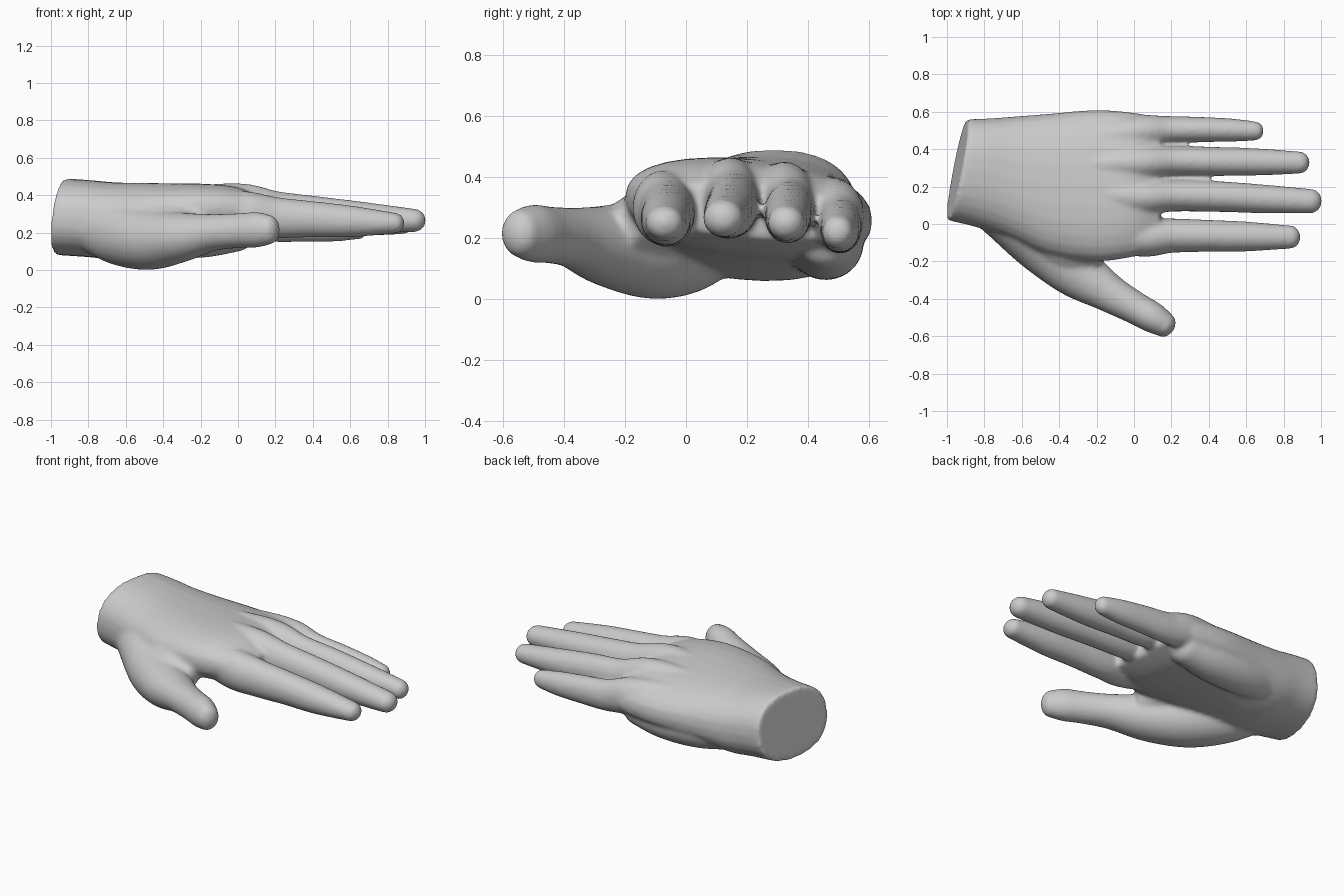
import bpy, bmesh, math
from mathutils import Vector

SIDES = 28
bm = bmesh.new()


def spline(rows, steps=6):
    """Catmull-Rom interpolation of rows of numbers."""
    out = []
    for i in range(len(rows) - 1):
        p0, p1 = rows[max(i - 1, 0)], rows[i]
        p2, p3 = rows[i + 1], rows[min(i + 2, len(rows) - 1)]
        for s in range(steps):
            t = s / steps
            out.append([0.5 * (2 * b + (c - a) * t + (2 * a - 5 * b + 4 * c - d) * t * t
                               + (3 * b - a - 3 * c + d) * t ** 3)
                        for a, b, c, d in zip(p0, p1, p2, p3)])
    out.append(list(rows[-1]))
    return out


def skin(rings):
    """Closed surface through a list of point rings."""
    vr = [[bm.verts.new(p) for p in r] for r in rings]
    for a, b in zip(vr, vr[1:]):
        for i in range(SIDES):
            j = (i + 1) % SIDES
            bm.faces.new((a[i], a[j], b[j], b[i]))
    bm.faces.new(vr[0][::-1])
    bm.faces.new(vr[-1])


def limb(rows, cap):
    """Tube through rows of (x, y, z, half width, half height) with a rounded tip."""
    pts = spline(rows)
    end = Vector(pts[-1][:3])
    d = (end - Vector(pts[-3][:3])).normalized()
    w, h = pts[-1][3:]
    for k in range(1, 7):
        a = k / 6 * math.radians(84)
        c = end + d * cap * math.sin(a)
        pts.append([*c, w * math.cos(a), h * math.cos(a)])
    rings = []
    for i, p in enumerate(pts):
        t = (Vector(pts[min(i + 1, len(pts) - 1)][:3]) - Vector(pts[max(i - 1, 0)][:3])).normalized()
        side = Vector((0, 0, 1)).cross(t).normalized()
        up = t.cross(side)
        rings.append([Vector(p[:3]) + side * p[3] * math.cos(a) + up * p[4] * math.sin(a)
                      for a in (2 * math.pi * k / SIDES for k in range(SIDES))])
    skin(rings)


def power(v, e):
    return math.copysign(abs(v) ** e, v)


# wrist and palm: x, y low, y high, z low, z high, end slant, sideways tilt
palm = [
    (-0.945, 0.02, 0.56, 0.08, 0.49, 1.0, 0.0),
    (-0.80, -0.02, 0.565, 0.07, 0.48, 0.6, 0.0),
    (-0.65, -0.08, 0.575, 0.06, 0.468, 0.2, -0.02),
    (-0.45, -0.17, 0.59, 0.09, 0.463, 0.0, -0.05),
    (-0.20, -0.20, 0.61, 0.13, 0.455, 0.0, -0.09),
    (0.00, -0.175, 0.595, 0.15, 0.435, 0.0, -0.09),
    (0.14, -0.14, 0.57, 0.20, 0.37, 0.0, -0.08),
]
rings = []
for x, y0, y1, z0, z1, slant, tilt in spline(palm):
    cy, cz, ry, rz = (y0 + y1) / 2, (z0 + z1) / 2, (y1 - y0) / 2, (z1 - z0) / 2
    ring = []
    for k in range(SIDES):
        a = 2 * math.pi * k / SIDES
        dy, dz = ry * power(math.cos(a), 0.85), rz * power(math.sin(a), 0.85)
        ring.append(Vector((x + slant * (0.19 * dy + 0.12 * dz), cy + dy, cz + dz + tilt * dy)))
    rings.append(ring)
skin(rings)

# heel of the palm below the little finger
limb([(-0.75, 0.42, 0.23, 0.08, 0.10), (-0.45, 0.45, 0.20, 0.12, 0.13),
      (-0.20, 0.46, 0.18, 0.12, 0.115), (0.0, 0.46, 0.20, 0.10, 0.10)], 0.08)

# index finger
limb([(-0.45, 0.08, 0.32, 0.06, 0.09), (-0.02, -0.065, 0.305, 0.10, 0.12),
      (0.20, -0.062, 0.28, 0.092, 0.11), (0.38, -0.063, 0.272, 0.086, 0.098),
      (0.60, -0.067, 0.26, 0.080, 0.085), (0.84, -0.07, 0.25, 0.062, 0.056)], 0.05)
# middle finger
limb([(-0.45, 0.20, 0.34, 0.06, 0.09), (-0.02, 0.145, 0.345, 0.095, 0.12),
      (0.20, 0.152, 0.312, 0.086, 0.11), (0.42, 0.148, 0.297, 0.083, 0.098),
      (0.68, 0.135, 0.28, 0.077, 0.083), (0.945, 0.122, 0.265, 0.066, 0.062)], 0.06)
# ring finger
limb([(-0.45, 0.31, 0.34, 0.06, 0.09), (-0.02, 0.325, 0.34, 0.09, 0.11),
      (0.20, 0.337, 0.295, 0.080, 0.102), (0.40, 0.335, 0.282, 0.078, 0.094),
      (0.65, 0.332, 0.262, 0.073, 0.08), (0.885, 0.328, 0.25, 0.060, 0.058)], 0.055)
# little finger
limb([(-0.45, 0.42, 0.32, 0.06, 0.09), (-0.02, 0.487, 0.285, 0.09, 0.11),
      (0.18, 0.503, 0.245, 0.074, 0.095), (0.35, 0.505, 0.235, 0.068, 0.085),
      (0.52, 0.502, 0.225, 0.062, 0.073), (0.645, 0.497, 0.22, 0.052, 0.056)], 0.05)
# thumb with its fleshy base
limb([(-0.84, 0.12, 0.25, 0.10, 0.12), (-0.66, 0.03, 0.20, 0.15, 0.165),
      (-0.48, -0.10, 0.165, 0.17, 0.165), (-0.31, -0.25, 0.175, 0.145, 0.135),
      (-0.14, -0.365, 0.20, 0.105, 0.10), (0.0, -0.445, 0.21, 0.088, 0.093),
      (0.10, -0.50, 0.215, 0.083, 0.095), (0.165, -0.54, 0.215, 0.068, 0.08)], 0.055)
# web between thumb and index finger
limb([(-0.50, 0.0, 0.26, 0.15, 0.13), (-0.32, -0.12, 0.25, 0.15, 0.11),
      (-0.20, -0.19, 0.235, 0.06, 0.07)], 0.03)

bmesh.ops.recalc_face_normals(bm, faces=bm.faces)
mesh = bpy.data.meshes.new("hand")
bm.to_mesh(mesh)
bm.free()
hand = bpy.data.objects.new("hand", mesh)
bpy.context.collection.objects.link(hand)

# one continuous skin
remesh = hand.modifiers.new("merge", 'REMESH')
remesh.mode = 'VOXEL'
remesh.voxel_size = 0.012
remesh.use_smooth_shade = True
soften = hand.modifiers.new("soften", 'SMOOTH')
soften.factor = 0.5
soften.iterations = 10

grey = bpy.data.materials.new("plain grey")
grey.diffuse_color = (0.6, 0.6, 0.6, 1)
mesh.materials.append(grey)
